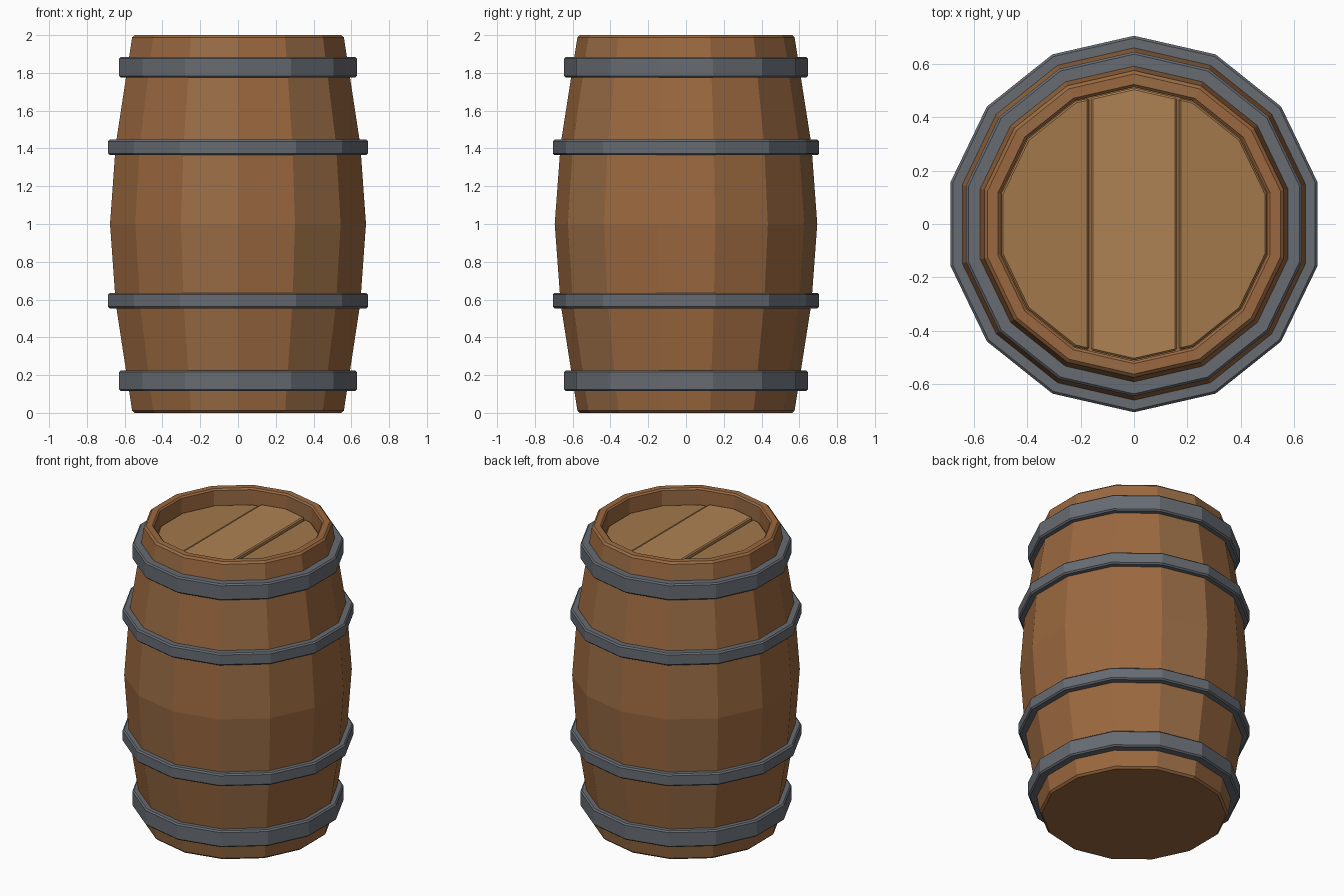
import bpy, bmesh, math

if "Cube" in bpy.data.objects:
    bpy.data.objects.remove(bpy.data.objects["Cube"])

SIDES = 14
STEP = 2 * math.pi / SIDES


def material(name, rgb):
    m = bpy.data.materials.new(name)
    m.diffuse_color = (*rgb, 1)
    m.use_nodes = True
    m.node_tree.nodes["Principled BSDF"].inputs["Base Color"].default_value = m.diffuse_color
    return m


WOOD = material("stave_wood", (0.33, 0.140, 0.050))
WOOD_B = material("stave_wood_light", (0.32, 0.152, 0.060))
LID = material("lid_wood", (0.36, 0.190, 0.070))
LID_B = material("lid_wood_light", (0.42, 0.225, 0.085))
IRON = material("hoop_iron", (0.135, 0.150, 0.170))


def finish(name, bm, mats):
    bmesh.ops.recalc_face_normals(bm, faces=bm.faces)
    me = bpy.data.meshes.new(name)
    bm.to_mesh(me)
    bm.free()
    for m in mats:
        me.materials.append(m)
    ob = bpy.data.objects.new(name, me)
    bpy.context.collection.objects.link(ob)
    return ob


def ring(bm, r, z):
    # first face is centred on +x, so corners fall on +y and -y
    return [bm.verts.new((r * math.cos((i - 0.5) * STEP), r * math.sin((i - 0.5) * STEP), z))
            for i in range(SIDES)]


def lathe(name, profile, mats, closed, light=()):
    """Sweep (radius, z) points round z; closed loops back, otherwise the ends are capped."""
    bm = bmesh.new()
    rings = [ring(bm, r, z) for r, z in profile]
    pairs = list(zip(rings, rings[1:]))
    if closed:
        pairs.append((rings[-1], rings[0]))
    else:
        bm.faces.new(rings[0])
        bm.faces.new(rings[-1])
    for a, b in pairs:
        for i in range(SIDES):
            j = (i + 1) % SIDES
            f = bm.faces.new((a[i], a[j], b[j], b[i]))
            f.material_index = 1 if i in light else 0
    return finish(name, bm, mats)


# barrel body: closed base, bulging staves, chamfered rim and recessed top
body = [(0.562, 0), (0.575, 0.012), (0.664, 0.58), (0.695, 1.0), (0.664, 1.42),
        (0.575, 1.988), (0.562, 2.0), (0.523, 2.0), (0.513, 1.99), (0.513, 1.87)]
lathe("barrel_staves", body, [WOOD, WOOD_B], False, light=(3, 5, 10, 12))


# iron hoops, mirrored about the middle of the barrel
def hoop(name, r_in, r_out, z0, z1, c=0.009):
    lathe(name, [(r_in, z0), (r_out - c, z0), (r_out, z0 + c),
                 (r_out, z1 - c), (r_out - c, z1), (r_in, z1)], [IRON], True)


for label, r_in, r_out, z0, z1 in (("end", 0.58, 0.645, 1.775, 1.885),
                                   ("belly", 0.645, 0.705, 1.365, 1.447)):
    hoop(label + "_hoop_top", r_in, r_out, z0, z1)
    hoop(label + "_hoop_bottom", r_in, r_out, 2 - z1, 2 - z0)


# lid boards cut from a 14-sided disc
def board(name, x0, x1, top, mat):
    bm = bmesh.new()
    bm.faces.new(ring(bm, 0.51, 1.86))
    for x, n in ((x0, -1), (x1, 1)):
        bmesh.ops.bisect_plane(bm, geom=bm.verts[:] + bm.edges[:] + bm.faces[:],
                               plane_co=(x, 0, 0), plane_no=(n, 0, 0), clear_outer=True)
    new = bmesh.ops.extrude_face_region(bm, geom=bm.faces[:])["geom"]
    for v in new:
        if isinstance(v, bmesh.types.BMVert):
            v.co.z = top
    ob = finish(name, bm, [mat])
    bev = ob.modifiers.new("chamfer", 'BEVEL')
    bev.width = 0.007
    bev.segments = 1
    bev.limit_method = 'ANGLE'
    bev.angle_limit = math.radians(60)


board("lid_board_left", -0.6, -0.169, 1.893, LID)
board("lid_board_middle", -0.161, 0.161, 1.905, LID_B)
board("lid_board_right", 0.169, 0.6, 1.893, LID)
